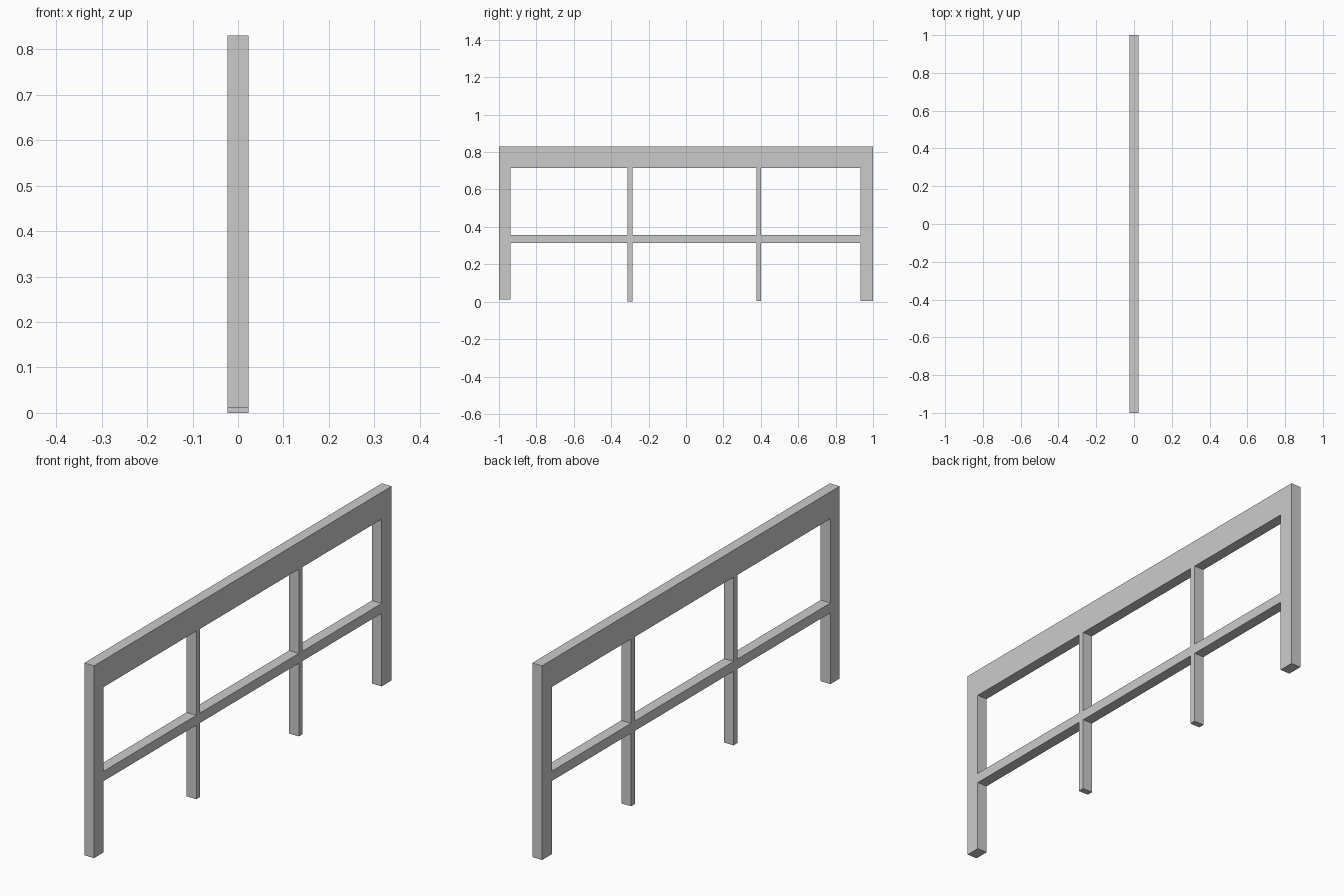
import bpy
from math import pi

if "Cube" in bpy.data.objects:
    bpy.data.objects.remove(bpy.data.objects["Cube"])

HALF_DEPTH = 0.023
TOP, BEAM_BOTTOM = 0.83, 0.715
RAIL_TOP, RAIL_BOTTOM = 0.357, 0.315

# Uprights: (y min, y max, foot height)
POSTS = [(-1.0, -0.938, 0.012),
         (-0.313, -0.287, 0.0),
         (0.376, 0.402, 0.004),
         (0.933, 1.0, 0.004)]

# Outer outline: across the top, then in and out around each foot
outline = [(POSTS[-1][1], TOP), (POSTS[0][0], TOP)]
for i, (y0, y1, foot) in enumerate(POSTS):
    if i > 0:
        outline.append((y0, RAIL_BOTTOM))
    outline += [(y0, foot), (y1, foot)]
    if i < len(POSTS) - 1:
        outline.append((y1, RAIL_BOTTOM))

# Window openings between neighbouring uprights
openings = [[(a[1], RAIL_TOP), (b[0], RAIL_TOP), (b[0], BEAM_BOTTOM), (a[1], BEAM_BOTTOM)]
            for a, b in zip(POSTS, POSTS[1:])]

# Filled profile, extruded to the frame thickness
curve = bpy.data.curves.new("railing_frame", 'CURVE')
curve.dimensions = '2D'
curve.fill_mode = 'BOTH'
curve.extrude = HALF_DEPTH
for loop in [outline] + openings:
    spline = curve.splines.new('POLY')
    spline.points.add(len(loop) - 1)
    for point, (y, z) in zip(spline.points, loop):
        point.co = (y, z, 0, 1)
    spline.use_cyclic_u = True

# Stand the profile up in the y-z plane and turn it into a mesh
frame = bpy.data.objects.new("railing_frame", curve)
frame.rotation_euler = (pi / 2, 0, pi / 2)
bpy.context.collection.objects.link(frame)
bpy.context.view_layer.objects.active = frame
frame.select_set(True)
bpy.ops.object.convert(target='MESH')
bpy.ops.object.transform_apply(location=False, rotation=True, scale=False)

# Weld the caps to the sides and keep every face flat
bpy.ops.object.mode_set(mode='EDIT')
bpy.ops.mesh.select_all(action='SELECT')
bpy.ops.mesh.remove_doubles(threshold=0.0001)
bpy.ops.mesh.normals_make_consistent(inside=False)
bpy.ops.object.mode_set(mode='OBJECT')
bpy.ops.object.shade_flat()
